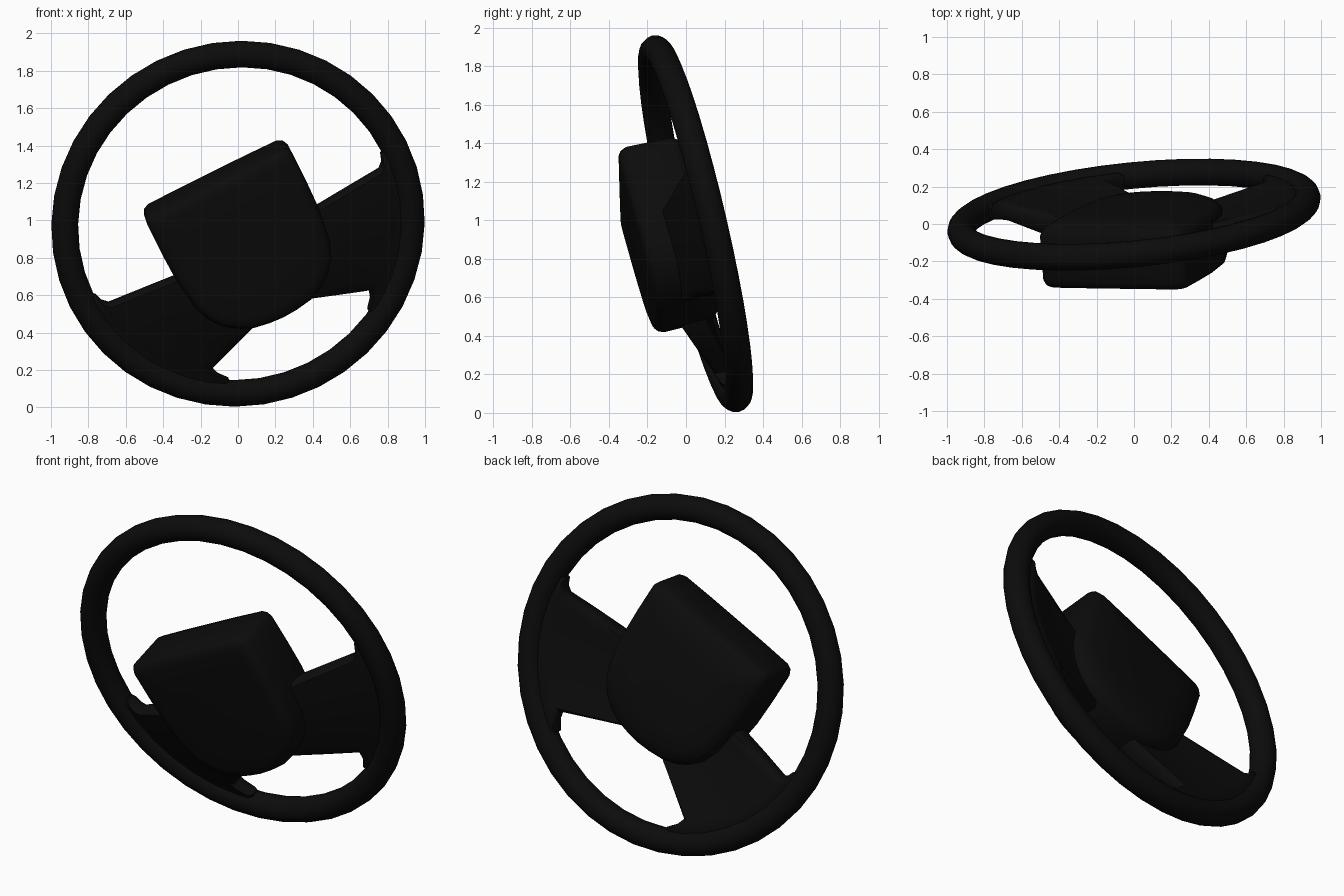
import bpy, bmesh, math
from mathutils import Vector, Matrix

if "Cube" in bpy.data.objects:
    bpy.data.objects.remove(bpy.data.objects["Cube"])

# Wheel frame: x across, y up the rolled wheel, z toward the driver
W = Vector((0.1, -1.0, -0.232)).normalized()
U = Vector((0.894, 0.0, 0.447))
U = (U - W * U.dot(W)).normalized()
V = W.cross(U)
FRAME = Matrix.Translation((0, 0.05, 0.982)) @ Matrix((U, V, W)).transposed().to_4x4()

black = bpy.data.materials.new("soft_black")
black.diffuse_color = (0.0035, 0.0035, 0.0035, 1)
black.use_nodes = True
black.node_tree.nodes["Principled BSDF"].inputs["Base Color"].default_value = black.diffuse_color


def loft(name, loops, cyclic=False, angle=50):
    """Skin equal-length closed loops; cap the ends unless cyclic."""
    bm = bmesh.new()
    rows = [[bm.verts.new(FRAME @ Vector(p)) for p in loop] for loop in loops]
    n = len(rows[0])
    pairs = list(zip(rows, rows[1:])) + ([(rows[-1], rows[0])] if cyclic else [])
    for a, b in pairs:
        for i in range(n):
            k = (i + 1) % n
            bm.faces.new((a[i], a[k], b[k], b[i]))
    if not cyclic:
        bm.faces.new(rows[0])
        bm.faces.new(rows[-1])
    bmesh.ops.recalc_face_normals(bm, faces=bm.faces)
    me = bpy.data.meshes.new(name)
    bm.to_mesh(me)
    bm.free()
    me.materials.append(black)
    ob = bpy.data.objects.new(name, me)
    bpy.context.collection.objects.link(ob)
    bpy.ops.object.select_all(action='DESELECT')
    ob.select_set(True)
    bpy.context.view_layer.objects.active = ob
    bpy.ops.object.shade_smooth_by_angle(angle=math.radians(angle))
    return ob


# Rim
R, r = 0.931, 0.072
rim = []
for i in range(40):
    a = math.tau * i / 40
    ring = []
    for j in range(16):
        b = math.tau * j / 16
        d = R + r * math.cos(b)
        ring.append((d * math.cos(a), d * math.sin(a), r * math.sin(b)))
    rim.append(ring)
loft("rim", rim, cyclic=True)

# Hub pad: shield outline lofted front to back with rounded edges
half = [(0, 0.335), (0.2, 0.335), (0.385, 0.332), (0.415, 0.318), (0.43, 0.285),
        (0.43, 0.1), (0.425, -0.06), (0.40, -0.24), (0.365, -0.33), (0.31, -0.40),
        (0.24, -0.45), (0.17, -0.48), (0.08, -0.495), (0, -0.50)]
outline = half + [(-x, y) for x, y in reversed(half[1:-1])]
layers = [(0.342, 0.5), (0.338, 0.85), (0.33, 0.94), (0.315, 0.98), (0.285, 1.005),
          (0.05, 0.995), (0.02, 0.97), (0.0, 0.92), (-0.025, 0.8), (-0.035, 0.5)]
hub = [[(x * s, -0.08 + (y + 0.08) * s, z) for x, y in outline] for z, s in layers]
loft("hub_pad", hub)

# Spokes: dished webs from hub to rim, flared where they meet the rim
# each row: upper edge point, lower edge point, front depth, back depth
rows = [((0.30, -0.07), (0.08, -0.43), 0.22, 0.08),
        ((0.43, -0.075), (0.15, -0.50), 0.19, 0.06),
        ((0.62, -0.072), (0.31, -0.57), 0.13, 0.015),
        ((0.805, -0.07), (0.47, -0.64), 0.065, -0.03),
        ((0.835, -0.045), (0.455, -0.69), 0.055, -0.04),
        ((0.85, 0.0), (0.415, -0.74), 0.045, -0.04),
        ((0.93, 0.02), (0.45, -0.81), 0.03, -0.03)]
STEPS = 10


def web_point(top, low, t):
    """Point on the arc between two edge points, measured around the centre."""
    r0, r1 = math.hypot(*top), math.hypot(*low)
    a0, a1 = math.atan2(top[1], top[0]), math.atan2(low[1], low[0])
    d, a = r0 + (r1 - r0) * t, a0 + (a1 - a0) * t
    return d * math.cos(a), d * math.sin(a)


for side, name in ((1, "right_spoke"), (-1, "left_spoke")):
    loops = []
    for top, low, front, back in rows:
        mid, thick = (front + back) / 2, (front - back) / 2
        face = []
        for j in range(STEPS + 1):
            t = j / STEPS
            t = t * t * (3 - 2 * t)               # tighter spacing at the edges
            x, y = web_point(top, low, t)
            squeeze = 0.6 if j in (0, STEPS) else 1.0
            face.append((side * x, y, thick * squeeze))
        loops.append([(x, y, mid + h) for x, y, h in face] +
                     [(x, y, mid - h) for x, y, h in reversed(face)])
    loft(name, loops)
